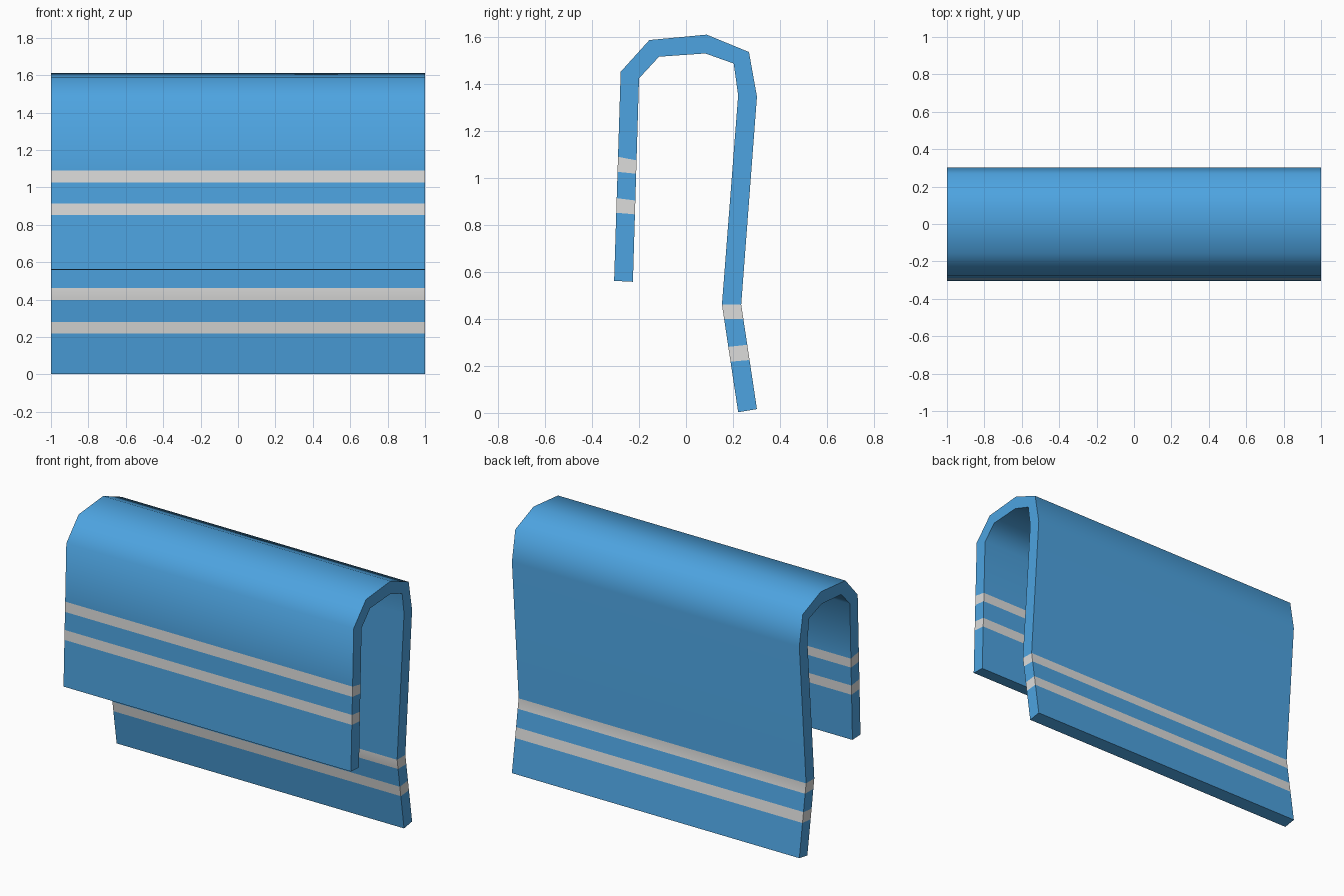
import bpy, bmesh, math

if "Cube" in bpy.data.objects:
    bpy.data.objects.remove(bpy.data.objects["Cube"])

def material(name, rgb):
    m = bpy.data.materials.new(name)
    m.diffuse_color = (*rgb, 1)
    m.use_nodes = True
    m.node_tree.nodes["Principled BSDF"].inputs["Base Color"].default_value = m.diffuse_color
    return m

# Stations along the folded cloth: outer (y, z), inner (y, z)
key = [
    ((-0.306, 0.562), (-0.226, 0.558)),
    ((-0.278, 1.452), (-0.200, 1.424)),
    ((-0.156, 1.587), (-0.115, 1.516)),
    ((0.088, 1.610), (0.082, 1.530)),
    ((0.268, 1.536), (0.203, 1.487)),
    ((0.302, 1.346), (0.222, 1.352)),
    ((0.235, 0.461), (0.153, 0.461)),
    ((0.302, 0.016), (0.222, 0.003)),
]

def cut(a, b, z_out, z_in):
    """Station between a and b at the given outer and inner heights."""
    pts = []
    for p, q, z in ((a[0], b[0], z_out), (a[1], b[1], z_in)):
        t = (z - p[1]) / (q[1] - p[1])
        pts.append((p[0] + t * (q[0] - p[0]), z))
    return tuple(pts)

front = [cut(key[0], key[1], o, i) for o, i in
         ((0.852, 0.845), (0.914, 0.904), (1.026, 1.018), (1.090, 1.075))]
back = [cut(key[6], key[7], o, i) for o, i in
        ((0.399, 0.399), (0.290, 0.281), (0.225, 0.218))]
stations = [key[0]] + front + key[1:7] + back + [key[7]]
striped = {1, 3, 10, 12}   # segments that carry the pale bands

# Towel: thick strip swept across x
bm = bmesh.new()
rings = [[bm.verts.new((x, *p)) for x, p in ((-1, o), (1, o), (1, i), (-1, i))]
         for o, i in stations]
for s, (a, b) in enumerate(zip(rings, rings[1:])):
    for k in range(4):
        n = (k + 1) % 4
        f = bm.faces.new((a[k], a[n], b[n], b[k]))
        f.material_index = int(s in striped)
bm.faces.new(rings[0])
bm.faces.new(rings[-1])
bmesh.ops.recalc_face_normals(bm, faces=bm.faces[:])

mesh = bpy.data.meshes.new("towel")
bm.to_mesh(mesh)
bm.free()
mesh.materials.append(material("blue cloth", (0.075, 0.37, 0.75)))
mesh.materials.append(material("pale band", (0.72, 0.72, 0.71)))
towel = bpy.data.objects.new("towel", mesh)
bpy.context.collection.objects.link(towel)

# Smooth over the fold, sharp at the rims
bpy.context.view_layer.objects.active = towel
towel.select_set(True)
bpy.ops.object.shade_smooth_by_angle(angle=math.radians(60))
